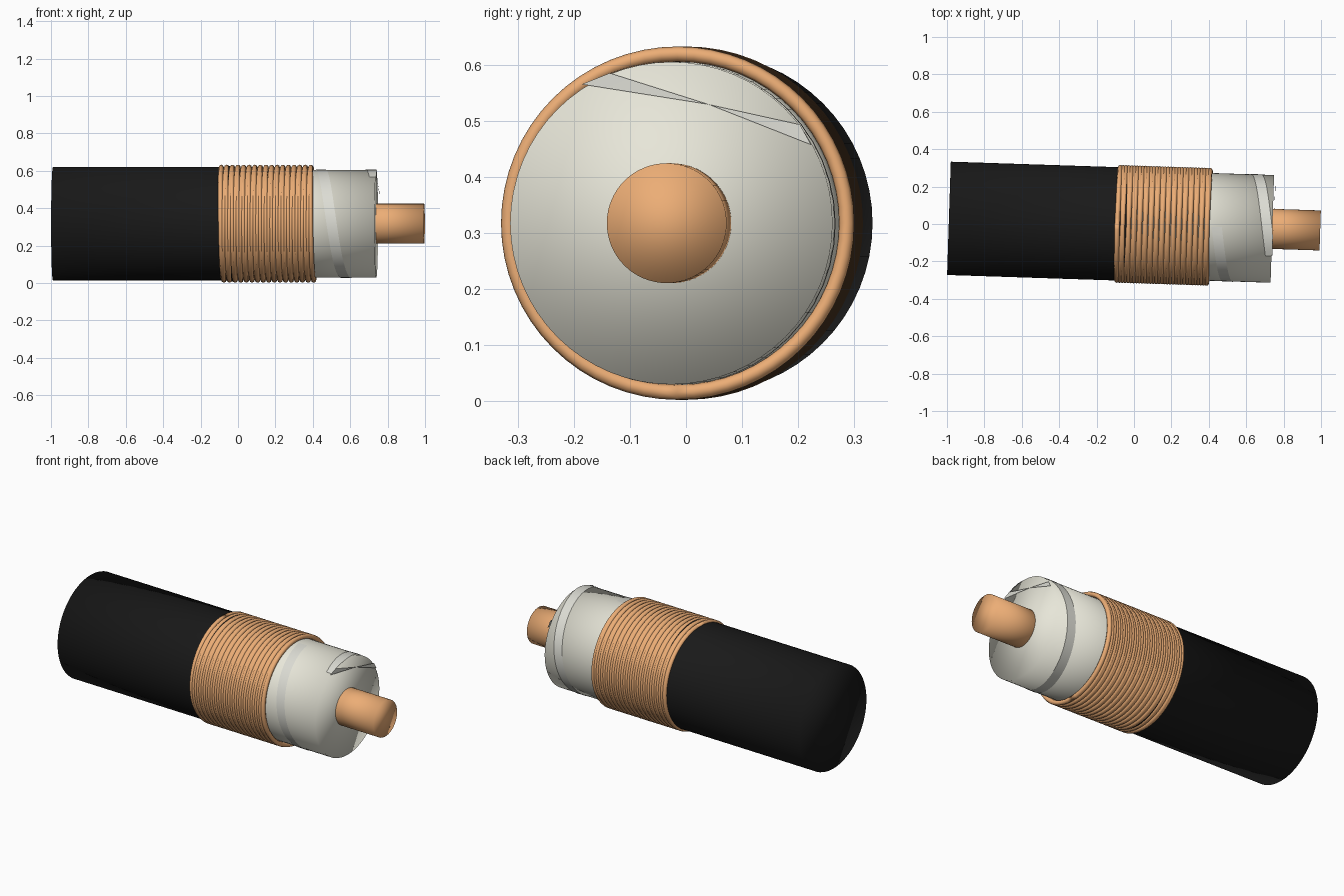
import bpy, math
from mathutils import Matrix, Vector

if "Cube" in bpy.data.objects:
    bpy.data.objects.remove(bpy.data.objects["Cube"])

# Cable axis lies along x, turned slightly about z
PLACE = Matrix.Translation((0, -0.002, 0.317)) @ Matrix.Rotation(math.radians(-1.87), 4, 'Z')


def material(name, r, g, b):
    m = bpy.data.materials.new(name)
    m.diffuse_color = (r, g, b, 1)
    m.use_nodes = True
    m.node_tree.nodes["Principled BSDF"].inputs["Base Color"].default_value = m.diffuse_color
    return m


RUBBER = material("black_rubber", 0.01, 0.01, 0.01)
COPPER = material("copper", 0.84, 0.42, 0.18)
CREAM = material("cream_insulation", 0.8, 0.79, 0.69)
FOIL = material("foil", 0.72, 0.72, 0.66)


def add_mesh(name, verts, faces, mat):
    me = bpy.data.meshes.new(name)
    me.from_pydata(verts, [], faces)
    me.materials.append(mat)
    me.shade_smooth()
    ob = bpy.data.objects.new(name, me)
    ob.matrix_world = PLACE
    bpy.context.collection.objects.link(ob)
    return ob


def on_axis(x, r, a):
    # angle 0 is the top, growing towards the front (-y)
    return Vector((x, -r * math.sin(a), r * math.cos(a)))


def lathe(name, profile, mat, n=64):
    # closed solid of revolution from (x, radius) pairs
    verts = [on_axis(x, r, math.tau * i / n) for x, r in profile for i in range(n)]
    faces = [(k * n + i, k * n + (i + 1) % n, (k + 1) * n + (i + 1) % n, (k + 1) * n + i)
             for k in range(len(profile) - 1) for i in range(n)]
    last = (len(profile) - 1) * n
    faces += [tuple(reversed(range(n))), tuple(range(last, last + n))]
    return add_mesh(name, verts, faces, mat)


def wire_helix(name, x0, x1, pitch, radius, wire, direction, mat, seg=64, ring=8):
    # round wire wound around the axis
    steps = round((x1 - x0) / pitch * seg)
    verts, faces = [], []
    for s in range(steps + 1):
        a = direction * math.tau * s / seg
        x = x0 + (x1 - x0) * s / steps
        for j in range(ring):
            t = math.tau * j / ring
            verts.append(on_axis(x + wire * math.sin(t), radius + wire * math.cos(t), a))
    for s in range(steps):
        for j in range(ring):
            k = (j + 1) % ring
            f = (s * ring + j, s * ring + k, (s + 1) * ring + k, (s + 1) * ring + j)
            faces.append(f if direction < 0 else f[::-1])
    faces += [tuple(range(ring)), tuple(range(steps * ring, (steps + 1) * ring))]
    return add_mesh(name, verts, faces, mat)


# Outer jacket with a small lip at the stripped end
lathe("outer_jacket", [(-0.99, 0.303), (-0.06, 0.303), (-0.05, 0.309),
                       (-0.03, 0.309), (-0.02, 0.303)], RUBBER)

# Insulation and centre conductor
lathe("insulation", [(-0.1, 0.288), (0.74, 0.288)], CREAM)
lathe("centre_conductor", [(0.6, 0.107), (0.996, 0.107)], COPPER)

# Braided shield: two wires wound in opposite directions
for label, d in (("left", -1), ("right", 1)):
    wire_helix("shield_wire_" + label, -0.09, 0.405, 0.03, 0.302, 0.0135, d, COPPER)

# Foil tape spiralling over the insulation
PITCH, WIDTH, R, SEG = 0.27, 0.055, 0.2895, 48
verts, faces = [], []
count = round(SEG * 1.09)
for s in range(count + 1):
    a = math.tau * s / SEG
    x = 0.415 + PITCH * s / SEG
    verts += [on_axis(x, R, a), on_axis(min(x + WIDTH, 0.744), R, a)]
faces = [(2 * s, 2 * s + 1, 2 * s + 3, 2 * s + 2) for s in range(count)]
add_mesh("foil_tape", verts, faces, FOIL)

# Loose twisted tape end crossing the face of the insulation
end = [(0.744, -0.16, 0.248), (0.744, -0.11, 0.268), (0.746, 0.067, 0.212),
       (0.748, 0.23, 0.176), (0.75, 0.25, 0.14)]
add_mesh("foil_tape_end", end, [(0, 2, 1), (2, 4, 3)], FOIL)
